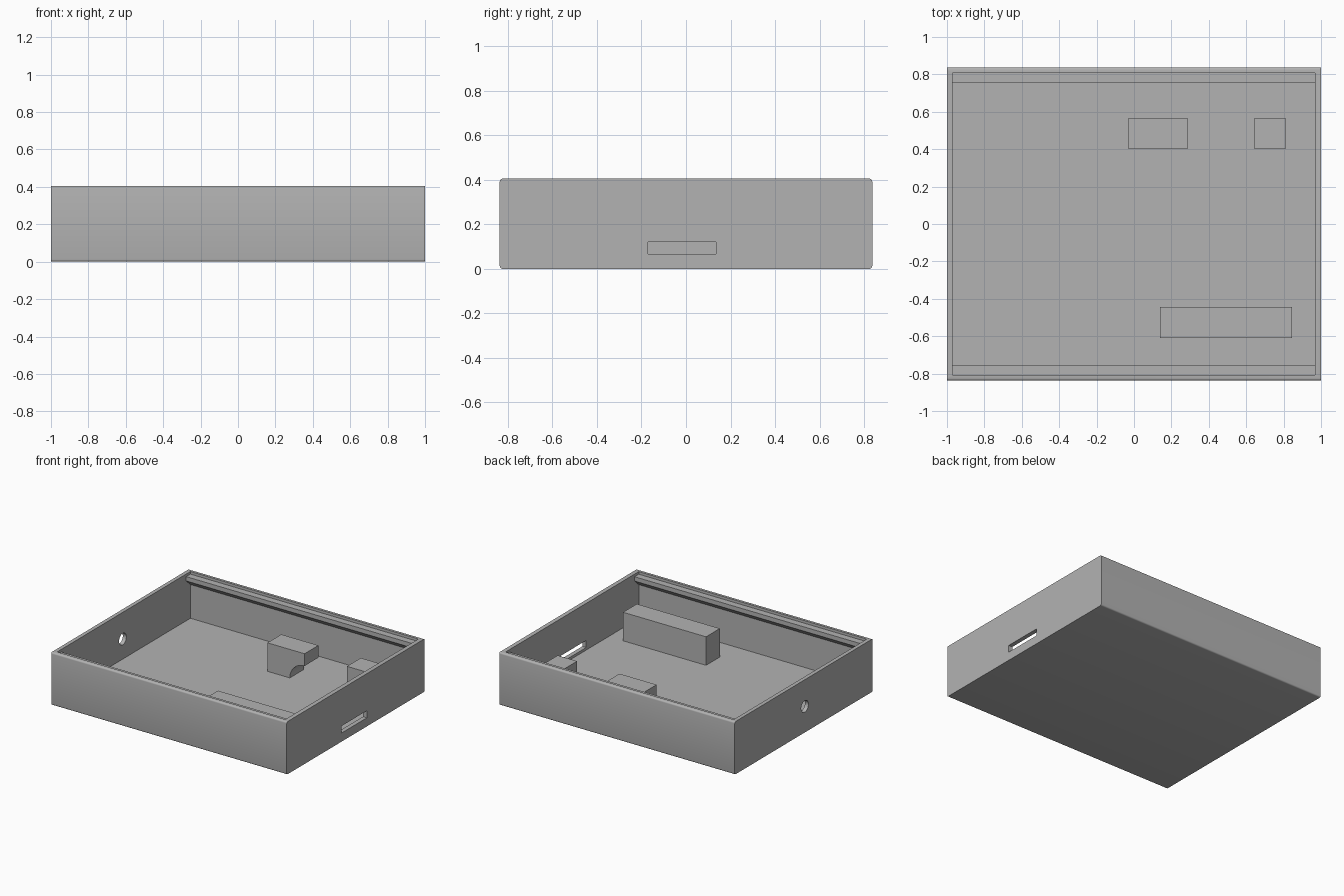
import bpy, bmesh, math

if "Cube" in bpy.data.objects:
    bpy.data.objects.remove(bpy.data.objects["Cube"])

grey = bpy.data.materials.new("light grey plastic")
grey.diffuse_color = (0.45, 0.45, 0.45, 1)
grey.use_nodes = True
grey.node_tree.nodes["Principled BSDF"].inputs["Base Color"].default_value = grey.diffuse_color


def finish(name, bm):
    bmesh.ops.recalc_face_normals(bm, faces=bm.faces[:])
    me = bpy.data.meshes.new(name)
    bm.to_mesh(me)
    bm.free()
    me.materials.append(grey)
    ob = bpy.data.objects.new(name, me)
    bpy.context.collection.objects.link(ob)
    return ob


def box(name, x, y, z):
    bm = bmesh.new()
    bmesh.ops.create_cube(bm, size=1)
    for v in bm.verts:
        v.co = [r[0] + (c + 0.5) * (r[1] - r[0]) for c, r in zip(v.co, (x, y, z))]
    return finish(name, bm)


def extrude_x(name, profile, x0, x1):
    """Extrude a closed (y, z) profile along x."""
    bm = bmesh.new()
    face = bm.faces.new([bm.verts.new((x0, y, z)) for y, z in profile])
    new = bmesh.ops.extrude_face_region(bm, geom=[face])["geom"]
    verts = [g for g in new if isinstance(g, bmesh.types.BMVert)]
    bmesh.ops.translate(bm, verts=verts, vec=(x1 - x0, 0, 0))
    return finish(name, bm)


def cylinder(name, centre, radius, length, axis):
    bpy.ops.mesh.primitive_cylinder_add(
        vertices=48, radius=radius, depth=length, location=centre,
        rotation=(0, math.pi / 2, 0) if axis == "x" else (math.pi / 2, 0, 0))
    ob = bpy.context.object
    ob.name = name
    ob.data.materials.append(grey)
    return ob


def cut(ob, cutter):
    mod = ob.modifiers.new("cut " + cutter.name, "BOOLEAN")
    mod.operation = "DIFFERENCE"
    mod.solver = "EXACT"
    mod.object = cutter
    cutter.hide_render = True
    cutter.hide_viewport = True
    cutter.display_type = "WIRE"


H, W, FLOOR = 0.405, 0.837, 0.046
X0, X1, YI = -0.97, 0.967, 0.808      # inner wall planes

# Tray shell, with long edges rounded
R = 0.012
profile = []
for sy, sz, start in ((1, 1, 0), (-1, 1, 90), (-1, -1, 180), (1, -1, 270)):
    cy, cz = sy * (W - R), (H - R if sz > 0 else R)
    for i in range(5):
        a = math.radians(start + i * 22.5)
        profile.append((cy + R * math.cos(a), cz + R * math.sin(a)))
tray = extrude_x("tray", profile, -1, 1)

# Cavity, connector slot and round cable hole
cut(tray, box("cavity_cutter", (X0, X1), (-YI, YI), (FLOOR, 0.6)))
cut(tray, box("slot_cutter", (0.9, 1.1), (-0.17, 0.135), (0.066, 0.12)))
cut(tray, cylinder("hole_cutter", (-1, -0.013, 0.2), 0.044, 0.2, "x"))

# Lid rails with sloped undersides on both long walls
for side, name in ((1, "back_rail"), (-1, "front_rail")):
    pts = [(YI + 0.005, 0.385), (0.757, 0.385), (0.757, 0.352),
           (YI, 0.305), (YI + 0.005, 0.305)]
    extrude_x(name, [(side * y, z) for y, z in pts], X0, X1)

# Support blocks on the floor
TOP = 0.265
BASE = FLOOR - 0.01
arched = box("arched_block", (-0.03, 0.285), (0.40, 0.568), (BASE, TOP))
box("small_block", (0.645, 0.81), (0.40, 0.568), (BASE, TOP))
box("long_block", (0.14, 0.845), (-0.61, -0.443), (BASE, TOP))

# Rounded passage under the arched block's right end
cut(arched, cylinder("arch_cutter", (0.285, 0.48, FLOOR), 0.125, 0.4, "y"))

# Keep the narrow rounded edges and holes smooth
bpy.ops.object.select_all(action="DESELECT")
for ob in (tray, arched):
    ob.select_set(True)
bpy.context.view_layer.objects.active = tray
bpy.ops.object.shade_smooth_by_angle(angle=math.radians(30))
